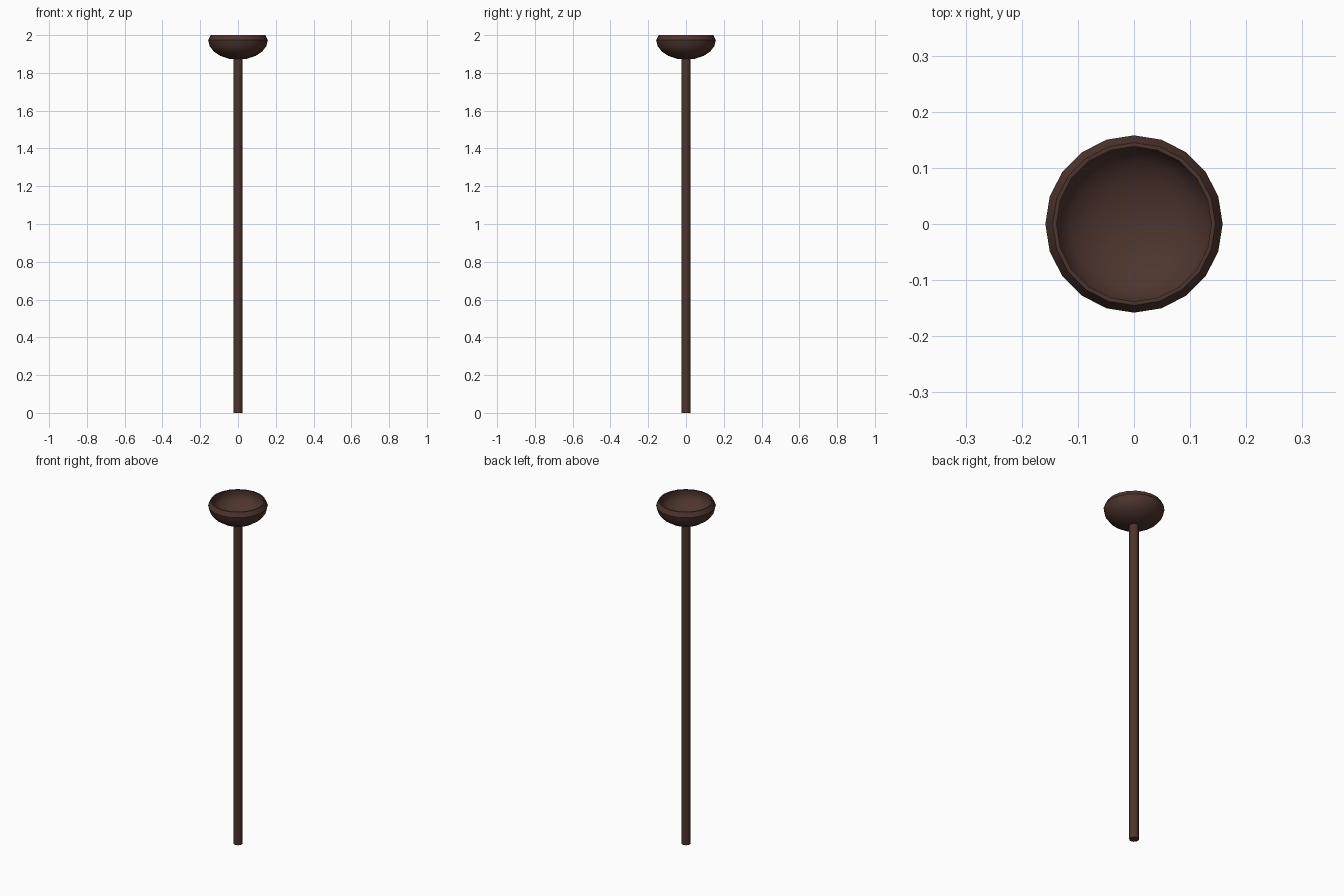
import bpy, bmesh, math

if "Cube" in bpy.data.objects:
    bpy.data.objects.remove(bpy.data.objects["Cube"])

wood = bpy.data.materials.new("dark brown wood")
wood.diffuse_color = (0.076, 0.035, 0.027, 1)
wood.use_nodes = True
wood.node_tree.nodes["Principled BSDF"].inputs["Base Color"].default_value = wood.diffuse_color


def lathe(name, profile, sides):
    """Revolve (radius, z) points round the z axis; radius 0 makes a pole."""
    bm = bmesh.new()
    rings = []
    for r, z in profile:
        n = sides if r > 0 else 1
        rings.append([bm.verts.new((r * math.cos(2 * math.pi * i / sides),
                                    r * math.sin(2 * math.pi * i / sides), z))
                      for i in range(n)])
    for a, b in zip(rings, rings[1:]):
        for i in range(sides):
            j = (i + 1) % sides
            quad = [a[i % len(a)], a[j % len(a)], b[j % len(b)], b[i % len(b)]]
            bm.faces.new(list(dict.fromkeys(quad)))
    bmesh.ops.recalc_face_normals(bm, faces=bm.faces)
    mesh = bpy.data.meshes.new(name)
    bm.to_mesh(mesh)
    bm.free()
    mesh.materials.append(wood)
    obj = bpy.data.objects.new(name, mesh)
    bpy.context.collection.objects.link(obj)
    bpy.context.view_layer.objects.active = obj
    obj.select_set(True)
    bpy.ops.object.shade_smooth_by_angle(angle=math.radians(32))
    obj.select_set(False)


# Straight pole
lathe("pole", [(0, 0), (0.025, 0), (0.025, 1.885), (0, 1.885)], 12)

# Hollow bowl: rounded outside, inward rim, hollow inside
Z = 1.974
outer = [(0.158 * math.sin(math.radians(a)), Z - 0.104 * math.cos(math.radians(a)))
         for a in range(0, 91, 18)]
inner = [(0.142 * math.sin(math.radians(a)), Z - 0.086 * math.cos(math.radians(a)))
         for a in range(90, -1, -18)]
lathe("bowl", outer + [(0.145, 2.0), (0.138, 2.0)] + inner, 20)
